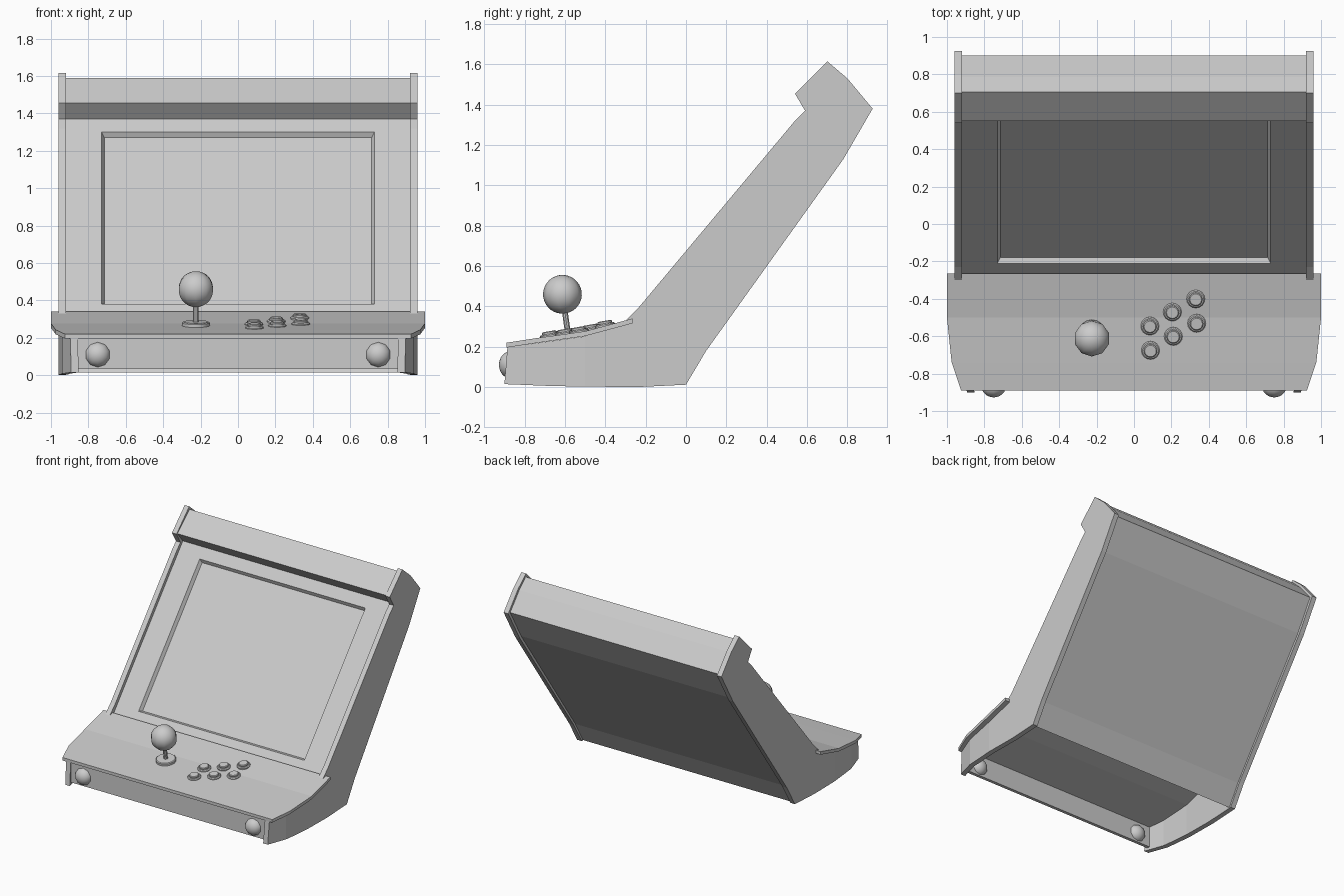
import bpy, bmesh, math
from mathutils import Vector, Matrix

if "Cube" in bpy.data.objects:
    bpy.data.objects.remove(bpy.data.objects["Cube"])


def finish(name, bm, smooth=None):
    bmesh.ops.recalc_face_normals(bm, faces=bm.faces)
    me = bpy.data.meshes.new(name)
    bm.to_mesh(me)
    bm.free()
    ob = bpy.data.objects.new(name, me)
    bpy.context.collection.objects.link(ob)
    if smooth:
        bpy.ops.object.select_all(action='DESELECT')
        ob.select_set(True)
        bpy.context.view_layer.objects.active = ob
        bpy.ops.object.shade_smooth_by_angle(angle=math.radians(smooth))
    return ob


def interp(y, table):
    if y <= table[0][0]:
        return table[0][1]
    for (a, p), (b, q) in zip(table, table[1:]):
        if y <= b:
            return p + (q - p) * (y - a) / (b - a)
    return table[-1][1]


def sheet(name, path, x):
    """Open strip through (y, z) points, spanning -x..x."""
    bm = bmesh.new()
    rows = [[bm.verts.new((s * x, y, z)) for s in (-1, 1)] for y, z in path]
    for a, b in zip(rows, rows[1:]):
        bm.faces.new((a[0], a[1], b[1], b[0]))
    return finish(name, bm)


def lathe(name, profile, loc, rot_x, segs):
    """Turn an (r, h) profile about a tilted axis."""
    bm = bmesh.new()
    vs = [bm.verts.new((r, 0, h)) for r, h in profile]
    es = [bm.edges.new(p) for p in zip(vs, vs[1:])]
    bmesh.ops.spin(bm, geom=vs + es, cent=(0, 0, 0), axis=(0, 0, 1),
                   angle=2 * math.pi, steps=segs)
    bmesh.ops.remove_doubles(bm, verts=bm.verts, dist=1e-4)
    bm.transform(Matrix.Translation(loc) @ Matrix.Rotation(rot_x, 4, 'X'))
    return finish(name, bm, 35)


def ball(name, loc, r, scale, rot_x, segs, rings):
    bm = bmesh.new()
    bmesh.ops.create_uvsphere(bm, u_segments=segs, v_segments=rings, radius=r)
    bm.transform(Matrix.Translation(loc) @ Matrix.Rotation(rot_x, 4, 'X')
                 @ Matrix.Diagonal((1, 1, scale, 1)))
    return finish(name, bm, 60)


# Side panels: one profile, curved inward at the front
SIDE = [(-.90, .015), (-.65, .005), (-.25, 0), (0, .012), (.10, .18), (.78, 1.13),
        (.925, 1.38), (.80, 1.53), (.70, 1.615), (.54, 1.455), (.59, 1.37),
        (.54, 1.32), (-.23, .40), (-.31, .32), (-.50, .252), (-.885, .198)]
BEND = [(-.90, .068), (-.74, .02), (-.50, 0)]
for side, s in (("left", -1), ("right", 1)):
    bm = bmesh.new()
    f = bm.faces.new([bm.verts.new((.92, y, z)) for y, z in SIDE])
    ext = bmesh.ops.extrude_face_region(bm, geom=[f], use_keep_orig=True)
    bmesh.ops.translate(bm, vec=(.04, 0, 0),
                        verts=[g for g in ext["geom"] if isinstance(g, bmesh.types.BMVert)])
    for y in (-.74, -.50):
        bmesh.ops.bisect_plane(bm, geom=bm.verts[:] + bm.edges[:] + bm.faces[:],
                               plane_co=(0, y, 0), plane_no=(0, 1, 0))
    for v in bm.verts:
        v.co.x = s * (v.co.x - interp(v.co.y, BEND))
    finish(side + "_side_panel", bm)

# Marquee, top and back shell between the sides
sheet("marquee", [(.62, 1.37), (.55, 1.455), (.705, 1.59)], .92)
sheet("top_and_back", [(.705, 1.59), (.785, 1.515), (.90, 1.38), (.762, 1.14),
                       (.08, .18), (-.015, .015)], .92)

# Screen panel with recessed display
bm = bmesh.new()
slope = (1.30 - .38) / (.56 + .21)


def ring(x, y0, y1, off=(0, 0)):
    return [bm.verts.new((sx * x, y + off[0], .38 + slope * (y + .21) + off[1]))
            for sx, y in ((-1, y0), (1, y0), (1, y1), (-1, y1))]


rings = [ring(.92, -.27, .62), ring(.73, -.21, .56),
         ring(.715, -.20, .55, (.02, -.017))]
for a, b in zip(rings, rings[1:]):
    for i in range(4):
        j = (i + 1) % 4
        bm.faces.new((a[i], a[j], b[j], b[i]))
bm.faces.new(rings[-1])
finish("screen_panel", bm)

# Control panel slab, narrowing toward the front
TOP = [(-.89, .22), (-.74, .243), (-.50, .277), (-.265, .34)]
WIDTH = [.925, .975, 1.0, 1.0]
bm = bmesh.new()
rows = [[bm.verts.new((s * w, y, z)) for s in (-1, 1)] for (y, z), w in zip(TOP, WIDTH)]
faces = [bm.faces.new((a[0], a[1], b[1], b[0])) for a, b in zip(rows, rows[1:])]
ext = bmesh.ops.extrude_face_region(bm, geom=faces, use_keep_orig=True)
bmesh.ops.translate(bm, vec=(0, 0, -.024),
                    verts=[g for g in ext["geom"] if isinstance(g, bmesh.types.BMVert)])
finish("control_panel", bm)

# Front plate
bm = bmesh.new()
bmesh.ops.create_cube(bm, size=1)
bm.transform(Matrix.Translation((0, -.865, .117)) @ Matrix.Diagonal((1.73, .025, .165, 1)))
finish("front_plate", bm)

# Round front buttons
for side, s in (("left", -1), ("right", 1)):
    ball(side + "_front_button", (s * .75, -.868, .11), .068, .87, math.pi / 2, 10, 12)

# Joystick, square to the sloping panel
tilt = math.radians(8)
base = Vector((-.225, -.585, interp(-.585, TOP)))
axis = Matrix.Rotation(tilt, 3, 'X') @ Vector((0, 0, 1))
lathe("joystick_base", [(.074, -.005), (.074, .016), (.068, .021), (0, .021)], base, tilt, 16)
lathe("joystick_shaft", [(.015, 0), (.015, .13)], base, tilt, 10)
ball("joystick_ball", base + axis * .197, .096, 1, tilt, 10, 16)

# Two rows of three action buttons
for i, (x, y) in enumerate([(.085, -.545), (.205, -.47), (.33, -.40),
                            (.088, -.675), (.21, -.60), (.335, -.53)]):
    lathe("action_button_%d" % (i + 1),
          [(.049, -.004), (.049, .006), (.043, .012), (.036, .012), (.036, .021),
           (.031, .025), (0, .025)],
          (x, y, interp(y, TOP)), math.radians(10), 16)
